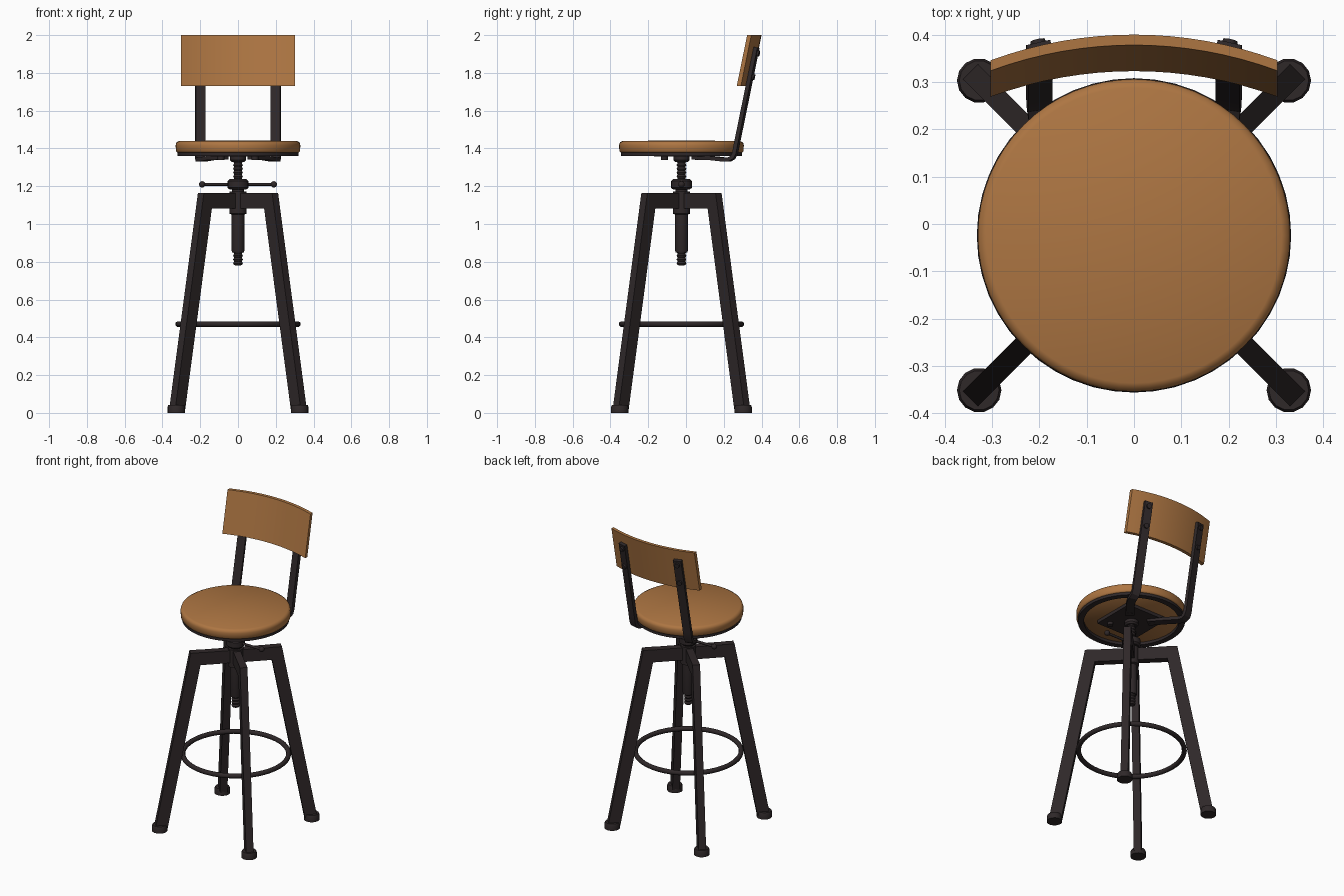
import bpy, bmesh, math
from mathutils import Vector

if "Cube" in bpy.data.objects:
    bpy.data.objects.remove(bpy.data.objects["Cube"])

CY = -0.024          # y of the stool axis
S = math.sqrt(0.5)


def material(name, rgb):
    m = bpy.data.materials.new(name)
    m.diffuse_color = (*rgb, 1)
    m.use_nodes = True
    m.node_tree.nodes["Principled BSDF"].inputs["Base Color"].default_value = m.diffuse_color
    return m


WOOD = material("warm wood", (0.42, 0.18, 0.055))
IRON = material("dark iron", (0.028, 0.021, 0.022))


def finish(name, bm, mat, angle=35):
    bmesh.ops.remove_doubles(bm, verts=bm.verts, dist=1e-5)
    bmesh.ops.recalc_face_normals(bm, faces=bm.faces)
    me = bpy.data.meshes.new(name)
    bm.to_mesh(me)
    bm.free()
    me.materials.append(mat)
    ob = bpy.data.objects.new(name, me)
    bpy.context.collection.objects.link(ob)
    if angle:
        bpy.ops.object.select_all(action='DESELECT')
        ob.select_set(True)
        bpy.context.view_layer.objects.active = ob
        bpy.ops.object.shade_smooth_by_angle(angle=math.radians(angle))
    return ob


def lathe(name, profile, mat, x=0, y=CY, n=32, closed=False, angle=35):
    """Revolve (radius, z) points around a vertical axis."""
    bm = bmesh.new()
    pts = profile + profile[:1] if closed else profile
    vs = [bm.verts.new((r, 0, z)) for r, z in pts]
    es = [bm.edges.new(p) for p in zip(vs, vs[1:])]
    bmesh.ops.spin(bm, geom=vs + es, cent=(0, 0, 0), axis=(0, 0, 1),
                   angle=math.tau, steps=n, use_merge=True)
    bmesh.ops.translate(bm, verts=bm.verts, vec=(x, y, 0))
    return finish(name, bm, mat, angle)


def loft(name, rings, mat, angle=None):
    """Skin a list of equal point loops and cap both ends."""
    bm = bmesh.new()
    loops = [[bm.verts.new(p) for p in ring] for ring in rings]
    k = len(loops[0])
    for a, b in zip(loops, loops[1:]):
        for i in range(k):
            j = (i + 1) % k
            bm.faces.new((a[i], a[j], b[j], b[i]))
    bm.faces.new(loops[0])
    bm.faces.new(loops[-1])
    return finish(name, bm, mat, angle)


def rod(name, a, b, r, mat=IRON, n=12):
    a, b = Vector(a), Vector(b)
    bm = bmesh.new()
    bmesh.ops.create_cone(bm, cap_ends=True, segments=n, radius1=r, radius2=r,
                          depth=(b - a).length)
    q = (b - a).to_track_quat('Z', 'Y').to_matrix().to_4x4()
    q.translation = (a + b) / 2
    bmesh.ops.transform(bm, matrix=q, verts=bm.verts)
    return finish(name, bm, mat)


# seat, its rim ring and mounting plate
lathe("seat", [(0, 1.378), (0.322, 1.378), (0.329, 1.386), (0.33, 1.418),
               (0.326, 1.432), (0.312, 1.439), (0, 1.443)], WOOD, n=64, angle=50)
lathe("seat_rim", [(0.285, 1.36), (0.321, 1.36), (0.321, 1.385), (0.285, 1.385)],
      IRON, n=64, closed=True)
h = 0.145
loft("mounting_plate", [[(sx * h, CY + sy * h, z) for sx, sy in
                         ((-1, -1), (1, -1), (1, 1), (-1, 1))]
                        for z in (1.357, 1.38)], IRON)

# legs, top cross bars and feet, one for each diagonal
WR, WT = 0.0375, 0.0225


def section(u, t, r0, r1, z):
    c = Vector((0, CY, z))
    return [c + u * r0 - t * WT, c + u * r1 - t * WT,
            c + u * r1 + t * WT, c + u * r0 + t * WT]


for sx, side in ((-1, "left"), (1, "right")):
    for sy, end in ((-1, "front"), (1, "back")):
        u = Vector((sx * S, sy * S, 0))
        t = Vector((-sy * S, sx * S, 0))
        tag = f"_{end}_{side}"
        loft("leg" + tag, [section(u, t, r - WR, r + WR, z)
                           for r, z in ((0.455, 0.02), (0.24, 1.165))], IRON)
        loft("cross_bar" + tag, [[Vector((0, CY, 0)) + u * r + t * (k * WT) + Vector((0, 0, z))
                                  for k, z in ((-1, 1.082), (1, 1.082), (1, 1.164), (-1, 1.164))]
                                 for r in (0, 0.235)], IRON)
        lathe("foot" + tag, [(0, 0), (0.047, 0), (0.047, 0.03), (0.042, 0.042), (0, 0.042)],
              IRON, sx * 0.327, CY + sy * 0.327, n=14)
        # bolt under the mounting plate
        bx, by = sx * 0.09, CY + sy * 0.09
        rod("plate_bolt" + tag, (bx, by, 1.338), (bx, by, 1.362), 0.018)

# foot ring
lathe("foot_ring", [(0.317 + 0.015 * math.cos(a), 0.47 + 0.015 * math.sin(a))
                    for a in (math.tau * i / 10 for i in range(10))],
      IRON, n=48, closed=True, angle=60)

# centre hub with sleeve, threaded screw, nut and collar
lathe("hub", [(0, 0.85), (0.031, 0.85), (0.034, 0.86), (0.034, 1.05), (0.046, 1.055),
              (0.046, 1.172), (0.032, 1.172), (0.032, 1.19), (0, 1.19)], IRON, n=24)
thread = [(0.026 if i % 2 else 0.02, 0.782 + 0.01 * i) for i in range(58)]
lathe("screw", [(0, 0.78)] + thread + [(0, 1.355)], IRON, n=16)
lathe("nut", [(0, 1.183), (0.045, 1.183), (0.056, 1.193), (0.056, 1.227),
              (0.045, 1.237), (0, 1.237)], IRON, n=16)
lathe("collar", [(0, 1.328), (0.034, 1.328), (0.042, 1.338), (0.042, 1.36), (0, 1.36)],
      IRON, n=20)

# height handle with a ball at each end
rod("handle", (-0.19, CY, 1.21), (0.19, CY, 1.21), 0.008)
for sx, side in ((-1, "left"), (1, "right")):
    bm = bmesh.new()
    bmesh.ops.create_uvsphere(bm, u_segments=14, v_segments=8, radius=0.017)
    bmesh.ops.translate(bm, verts=bm.verts, vec=(sx * 0.19, CY, 1.21))
    finish("handle_knob_" + side, bm, IRON, 60)

# curved, leaning backrest
R, LEAN, TH = 0.873, 0.204, 0.022


def back_y(x, z):
    """Rear surface of the backrest."""
    return 0.40 - (R - math.sqrt(R * R - x * x)) - LEAN * (2.0 - z)


rings = []
for i in range(17):
    x = -0.303 + 0.606 * i / 16
    rings.append([(x, back_y(x, z) - d, z)
                  for d, z in ((0, 1.73), (0, 2.0), (TH, 2.0), (TH, 1.73))])
loft("backrest", rings, WOOD, 35)

# bent flat bars holding the backrest
tilt = math.asin(0.2 / R)
path = [(0.07, 0.045, 1.352), (0.15, 0.145, 1.348), (0.185, 0.195, 1.342),
        (0.198, 0.228, 1.341), (0.2, 0.248, 1.352), (0.2, 0.26, 1.375),
        (0.2, back_y(0.2, 1.42) + 0.01, 1.42), (0.2, back_y(0.2, 1.935) + 0.01, 1.935)]
path = [Vector(p) for p in path]
for sx, side in ((-1, "left"), (1, "right")):
    rings = []
    for i, p in enumerate(path):
        d = (path[min(i + 1, len(path) - 1)] - path[max(i - 1, 0)]).normalized()
        a = tilt + max(0, 1 - i / 4) * 0.45
        w = Vector((math.cos(a), -math.sin(a), 0))
        w = (w - d * w.dot(d)).normalized()
        t = d.cross(w).normalized() * 0.0105
        w *= 0.026
        ring = [p + w + t, p - w + t, p - w - t, p + w - t]
        rings.append([(sx * q.x, q.y, q.z) for q in ring])
    loft("back_support_" + side, rings, IRON, 30)
    # bolts through the backrest
    for k, z in enumerate((1.78, 1.905)):
        p = Vector((0.2, back_y(0.2, z) + 0.015, z))
        n = Vector((math.sin(tilt), math.cos(tilt), -LEAN)).normalized()
        q = p + n * 0.016
        rod(f"back_bolt_{side}_{k + 1}", (sx * p.x, p.y, p.z), (sx * q.x, q.y, q.z), 0.016)
